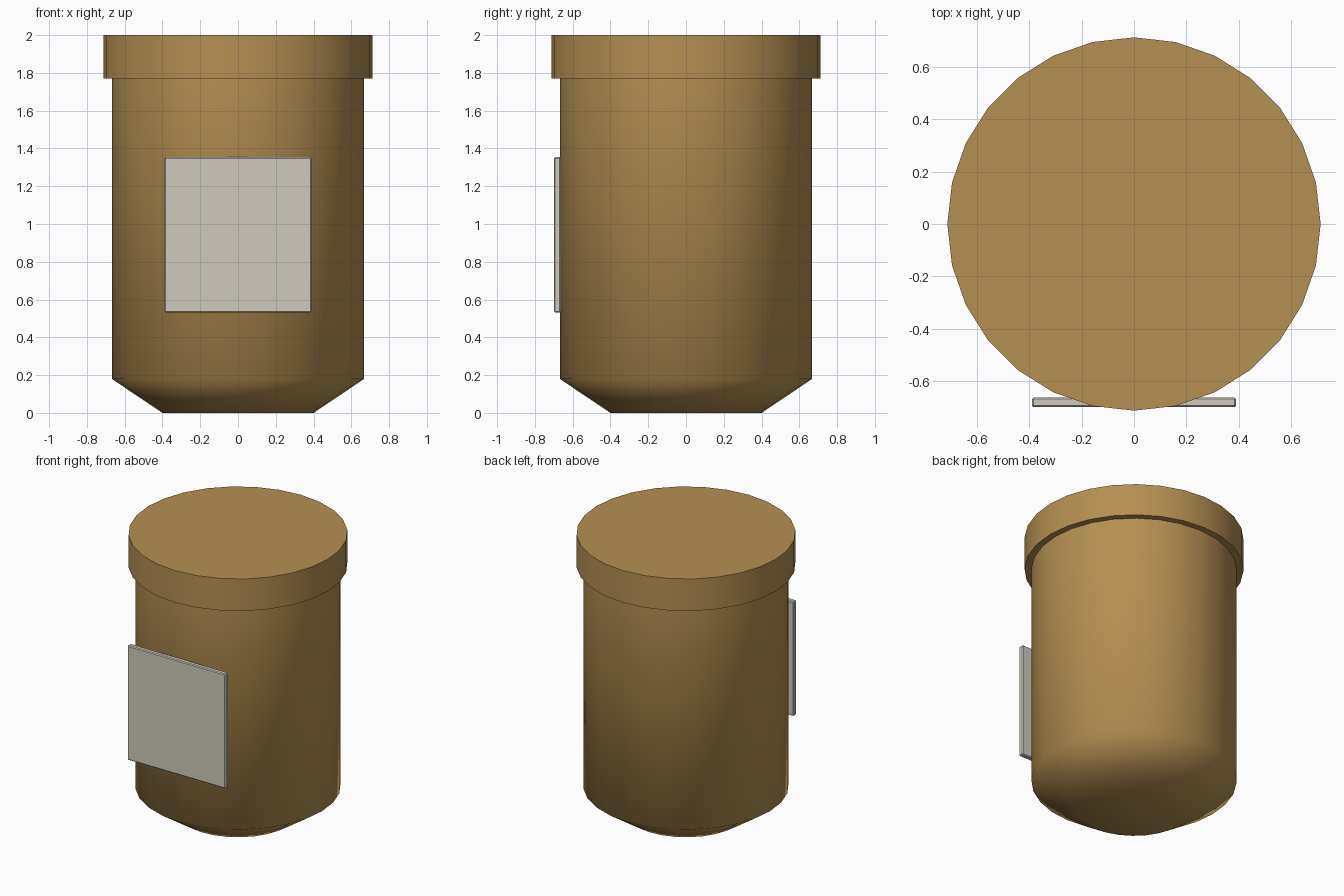
import bpy, bmesh, math

if "Cube" in bpy.data.objects:
    bpy.data.objects.remove(bpy.data.objects["Cube"])

SIDES = 28

def material(name, rgb):
    m = bpy.data.materials.new(name)
    m.diffuse_color = (*rgb, 1)
    m.use_nodes = True
    m.node_tree.nodes["Principled BSDF"].inputs["Base Color"].default_value = m.diffuse_color
    return m

brown = material("tan_brown", (0.456, 0.279, 0.084))
pale = material("pale_grey", (0.62, 0.59, 0.51))

def add_object(name, bm, mat):
    bmesh.ops.recalc_face_normals(bm, faces=bm.faces[:])
    mesh = bpy.data.meshes.new(name)
    bm.to_mesh(mesh)
    bm.free()
    mesh.materials.append(mat)
    ob = bpy.data.objects.new(name, mesh)
    bpy.context.collection.objects.link(ob)
    return ob

def lathe(name, profile, mat):
    """Closed round solid from (radius, z) rings."""
    bm = bmesh.new()
    rings = [[bm.verts.new((r * math.cos(2 * math.pi * i / SIDES),
                            r * math.sin(2 * math.pi * i / SIDES), z))
              for i in range(SIDES)] for r, z in profile]
    for a, b in zip(rings, rings[1:]):
        for i in range(SIDES):
            j = (i + 1) % SIDES
            bm.faces.new((a[i], a[j], b[j], b[i]))
    bm.faces.new(rings[0][::-1])
    bm.faces.new(rings[-1])
    return add_object(name, bm, mat)

# Bottle body with tapered base, smooth all over except the hidden top
body = lathe("body", [(0.40, 0), (0.668, 0.18), (0.668, 1.77)], brown)
for p in body.data.polygons:
    p.use_smooth = True
for e in body.data.edges:
    if all(body.data.vertices[v].co.z > 1.7 for v in e.vertices):
        e.use_edge_sharp = True

# Overhanging lid with crisp rims
lid = lathe("lid", [(0.713, 1.77), (0.713, 2.0)], brown)
for p in lid.data.polygons:
    p.use_smooth = abs(p.normal.z) < 0.5

# Flat label plate with slightly bevelled edges
bm = bmesh.new()
bmesh.ops.create_cube(bm, size=1)
for v in bm.verts:
    v.co = (v.co.x * 0.78, v.co.y * 0.036 - 0.681, v.co.z * 0.822 + 0.943)
bmesh.ops.bevel(bm, geom=bm.edges[:], offset=0.006, segments=1, affect='EDGES')
add_object("label", bm, pale)
